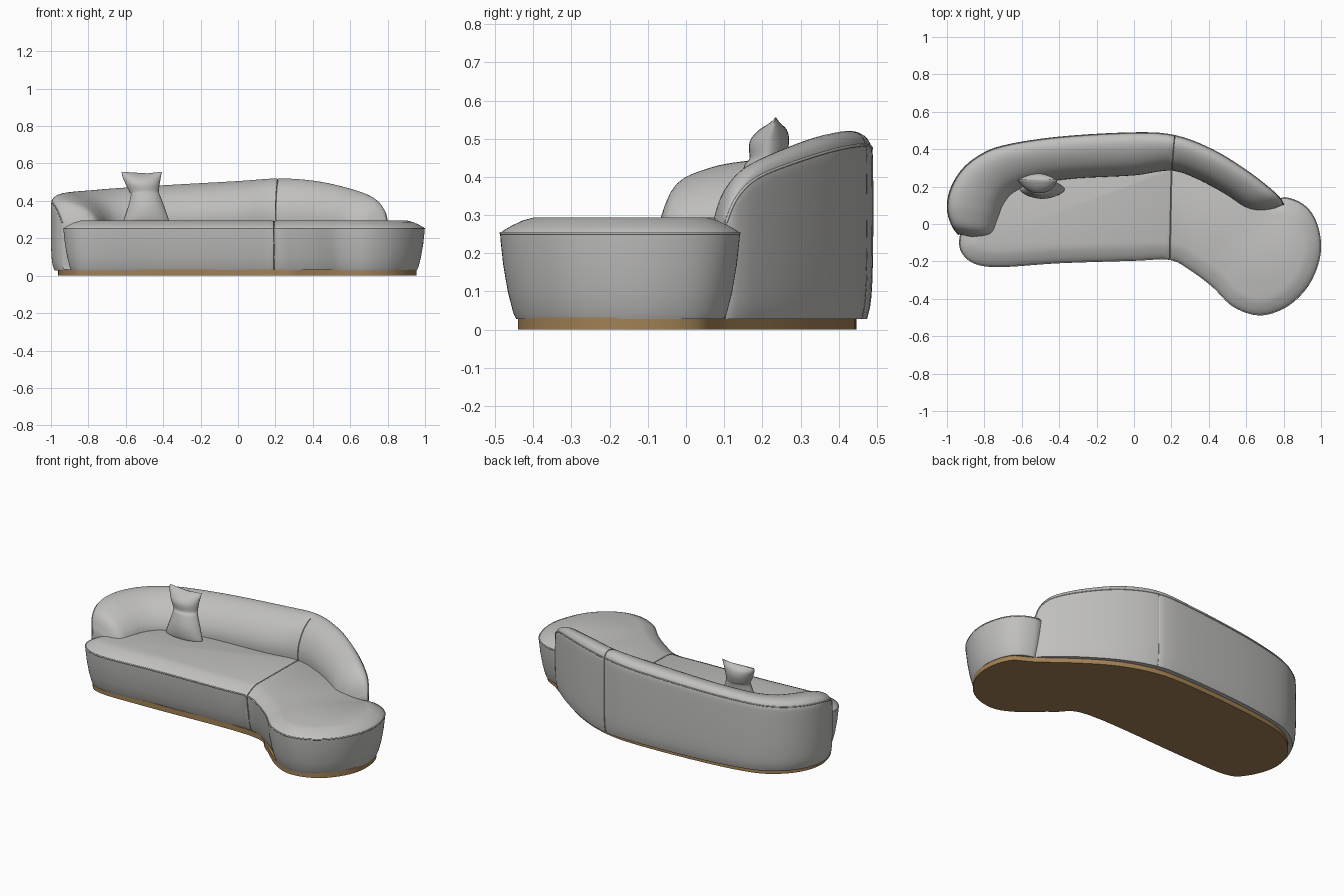
import bpy, bmesh, math
from mathutils import Vector

if "Cube" in bpy.data.objects:
    bpy.data.objects.remove(bpy.data.objects["Cube"], do_unlink=True)


def material(name, rgb):
    m = bpy.data.materials.new(name)
    m.use_nodes = True
    m.diffuse_color = (*rgb, 1)
    bsdf = m.node_tree.nodes["Principled BSDF"]
    bsdf.inputs["Base Color"].default_value = (*rgb, 1)
    bsdf.inputs["Roughness"].default_value = 0.8
    return m


FABRIC = material("grey_fabric", (0.53, 0.525, 0.51))
WOOD = material("oak_plinth", (0.36, 0.22, 0.09))


def spline(points, steps, cyclic=False):
    """Smooth path through points of any dimension."""
    p = [Vector(q) for q in points]
    n = len(p)
    at = (lambda i: p[i % n]) if cyclic else (lambda i: p[max(0, min(n - 1, i))])
    out = []
    for i in range(n if cyclic else n - 1):
        a, b, c, d = (at(i + k) for k in (-1, 0, 1, 2))
        for s in range(steps):
            t = s / steps
            out.append((b * 2 + (c - a) * t + (a * 2 - b * 5 + c * 4 - d) * t ** 2
                        + (b * 3 - a - c * 3 + d) * t ** 3) * 0.5)
    return out if cyclic else out + [p[-1]]


def inset(outline, distance, z):
    """Move a counter-clockwise outline inwards and lift it to z."""
    ring, n = [], len(outline)
    for i, p in enumerate(outline):
        t = (outline[(i + 1) % n] - outline[i - 1]).normalized()
        ring.append(Vector((p.x - t.y * distance, p.y + t.x * distance, z)))
    return ring


def finish(name, bm, mat, angle=40):
    bmesh.ops.recalc_face_normals(bm, faces=bm.faces[:])
    me = bpy.data.meshes.new(name)
    bm.to_mesh(me)
    bm.free()
    me.materials.append(mat)
    ob = bpy.data.objects.new(name, me)
    bpy.context.collection.objects.link(ob)
    bpy.ops.object.select_all(action='DESELECT')
    ob.select_set(True)
    bpy.context.view_layer.objects.active = ob
    bpy.ops.object.shade_smooth_by_angle(angle=math.radians(angle))
    return ob


def loft(rings):
    """Skin closed rings and cap both ends."""
    bm = bmesh.new()
    rows = [[bm.verts.new(v) for v in r] for r in rings]
    n = len(rows[0])
    for a, b in zip(rows, rows[1:]):
        for i in range(n):
            j = (i + 1) % n
            bm.faces.new((a[i], a[j], b[j], b[i]))
    bm.faces.new(rows[0])
    bm.faces.new(rows[-1])
    bmesh.ops.recalc_face_normals(bm, faces=bm.faces[:])
    return bm


def split_at_seam(names, rings, seam, normal):
    """Cut an upholstered body in two and soften the cut edges into a groove."""
    for name, side in zip(names, (1, -1)):
        bm = loft(rings)
        cut = bmesh.ops.bisect_plane(
            bm, geom=bm.verts[:] + bm.edges[:] + bm.faces[:], dist=1e-5,
            plane_co=seam, plane_no=Vector(normal) * side, clear_outer=True)
        edges = [e for e in cut["geom_cut"] if isinstance(e, bmesh.types.BMEdge)]
        bmesh.ops.holes_fill(bm, edges=edges, sides=0)
        bmesh.ops.bevel(bm, geom=edges, offset=0.009, segments=2, profile=0.5,
                        affect='EDGES', clamp_overlap=False)
        finish(name, bm, FABRIC)


def piping(name, points, cyclic, radius=0.004):
    cu = bpy.data.curves.new(name, 'CURVE')
    cu.dimensions = '3D'
    cu.bevel_depth = radius
    cu.bevel_resolution = 1
    sp = cu.splines.new('POLY')
    sp.points.add(len(points) - 1)
    for pt, co in zip(sp.points, points):
        pt.co = (*co, 1)
    sp.use_cyclic_u = cyclic
    cu.materials.append(FABRIC)
    bpy.context.collection.objects.link(bpy.data.objects.new(name, cu))


# Plinth
base = spline([(-.9, -.11), (-.8, -.175), (-.5, -.175), (.19, -.155), (.36, -.25),
               (.52, -.385), (.66, -.44), (.82, -.39), (.93, -.25), (.953, -.1),
               (.91, .03), (.8, .1), (.6, .25), (.42, .36), (.22, .43), (0, .447),
               (-.4, .425), (-.7, .38), (-.85, .3), (-.94, .18), (-.96, .04)], 5, True)
finish("plinth", loft([inset(base, 0, 0), inset(base, 0, 0.032)]), WOOD)

# Seat: tapered sides and a soft domed top, in two sections
seat = spline([(.19, -.19), (.3, -.245), (.42, -.335), (.53, -.44), (.67, -.487),
               (.81, -.445), (.92, -.345), (.982, -.22), (.998, -.1), (.97, .02),
               (.91, .1), (.82, .14), (.74, .137), (.62, .2), (.45, .3), (.2, .37),
               (-.2, .36), (-.6, .3), (-.8, .2), (-.89, .06), (-.932, -.08),
               (-.915, -.16), (-.84, -.215), (-.7, -.228), (-.4, -.208),
               (0, -.195)], 6, True)
seat_profile = [(.06, .028), (.042, .028), (.034, .045), (.02, .1), (.008, .17),
                (.001, .235), (0, .25), (.006, .258), (.03, .272), (.06, .286), (.09, .294)]
split_at_seam(("main_seat", "chaise_seat"), [inset(seat, d, z) for d, z in seat_profile],
              (.195, 0, 0), (1, -.02, 0))
piping("seat_piping", inset(seat, .002, .252), True)

# Backrest: stations hold outer x, y, inner x, y and crest height
stations = spline([
    (-.94, -.055, -.80, -.08, .30), (-.975, -.01, -.75, -.05, .385),
    (-1, .08, -.725, .03, .425), (-.985, .18, -.70, .1, .442),
    (-.93, .28, -.655, .16, .45), (-.84, .36, -.58, .2, .457),
    (-.7, .42, -.47, .225, .468), (-.4, .467, -.3, .245, .485),
    (0, .49, 0, .26, .506), (.22, .475, .2, .285, .52), (.42, .4, .35, .235, .508),
    (.6, .29, .49, .16, .472), (.73, .19, .59, .092, .428),
    (.785, .135, .66, .068, .372), (.8, .105, .72, .07, .30)], 5)
# Cross-section: across from outer to inner side, and up
section = spline([(.07, 0), (.02, .12), (0, .4), (0, .8), (.015, .92), (.09, .98),
                  (.26, 1), (.5, .965), (.75, .88), (.93, .75), (1, .62),
                  (.97, .47), (.9, .3), (.86, 0)], 3)


def back_point(s, u, v):
    return Vector((s[0] + (s[2] - s[0]) * u, s[1] + (s[3] - s[1]) * u,
                   .028 + (s[4] - .028) * v))


split_at_seam(("main_backrest", "side_backrest"),
              [[back_point(s, u, v) for u, v in section] for s in stations],
              (.21, .38, 0), (1, -.1, 0))
piping("backrest_piping", [back_point(s, .02, .925) for s in stations], False)

# Pillow pinched at the waist: centre x, y, z, half width, half thickness
pillow = spline([(-.49, .185, .275, .112, .02), (-.49, .185, .295, .12, .045),
                 (-.49, .19, .36, .1, .055), (-.495, .203, .43, .078, .05),
                 (-.502, .213, .448, .079, .047), (-.51, .218, .49, .091, .052),
                 (-.515, .228, .53, .103, .036), (-.515, .235, .556, .108, .007)], 4)
rings = []
for x, y, z, w, t in pillow:
    ring = []
    for k in range(28):
        c, s = math.cos(k * math.tau / 28), math.sin(k * math.tau / 28)
        dip = .012 * (1 - c * c) * max(0, (z - .5) / .056)
        ring.append((x + w * c, y + t * math.copysign(abs(s) ** 1.2, s), z - dip))
    rings.append(ring)
finish("pillow", loft(rings), FABRIC, 60)
